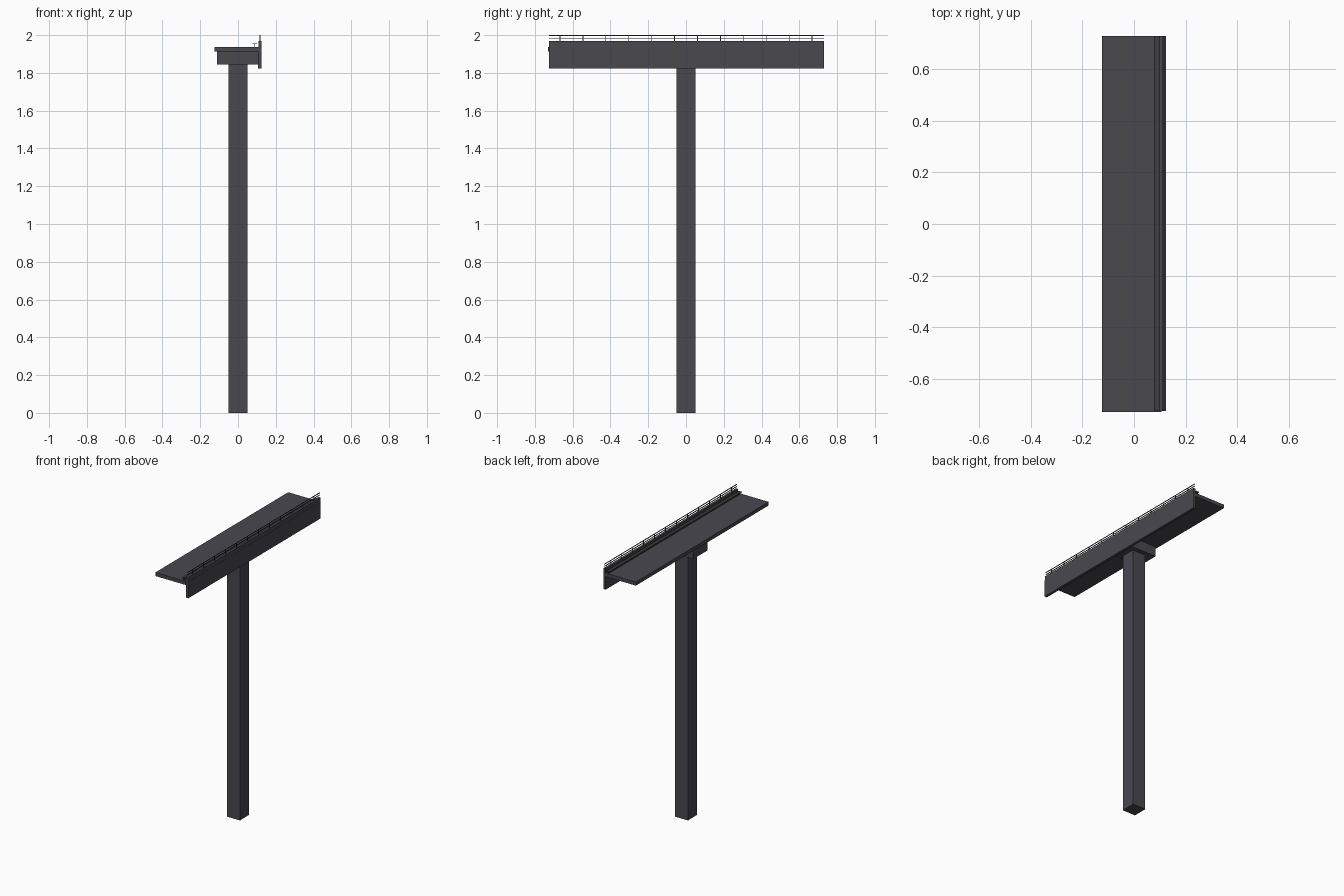
import bpy

cube = bpy.data.objects.get("Cube")
if cube:
    bpy.data.objects.remove(cube, do_unlink=True)


def make_material(name, colour):
    mat = bpy.data.materials.new(name)
    mat.use_nodes = True
    mat.diffuse_color = colour
    mat.node_tree.nodes["Principled BSDF"].inputs["Base Color"].default_value = colour
    return mat


concrete = make_material("dark concrete", (0.065, 0.065, 0.078, 1))
metal = make_material("dark metal", (0.05, 0.047, 0.05, 1))


def box(name, x, y, z, mat):
    """Axis-aligned box from (min, max) ranges."""
    bpy.ops.mesh.primitive_cube_add(size=1, location=[sum(r) / 2 for r in (x, y, z)])
    obj = bpy.context.object
    obj.name = name
    obj.scale = [r[1] - r[0] for r in (x, y, z)]
    bpy.ops.object.transform_apply(location=False, rotation=False, scale=True)
    obj.data.materials.append(mat)
    return obj


END = 0.73
SPAN = (-0.725, END)

# Pier and its cap
box("column", (-0.05, 0.05), (-0.05, 0.05), (0, 1.85), concrete)
box("pier_cap", (-0.11, 0.107), (-0.08, 0.08), (1.845, 1.914), concrete)

# Deck and edge parapet in two courses
box("deck_slab", (-0.125, 0.107), (-END, END), (1.913, 1.938), concrete)
box("lower_parapet", (0.107, 0.125), SPAN, (1.823, 1.938), concrete)
box("upper_parapet", (0.108, 0.124), SPAN, (1.938, 1.968), concrete)

# Raised cable tray along the inside of the parapet
box("tray_plate", (0.078, 0.101), SPAN, (1.952, 1.956), metal)
box("tray_support", (0.088, 0.091), SPAN, (1.938, 1.952), metal)

# Railing: two rails carried by evenly spaced posts
for name, z in (("top_rail", 1.998), ("middle_rail", 1.983)):
    box(name, (0.114, 0.118), SPAN, (z - 0.002, z + 0.002), metal)
for i in range(12):
    y = -0.667 + i * 0.1213
    box(f"rail_post_{i + 1}", (0.114, 0.118), (y - 0.002, y + 0.002), (1.966, 1.998), metal)
